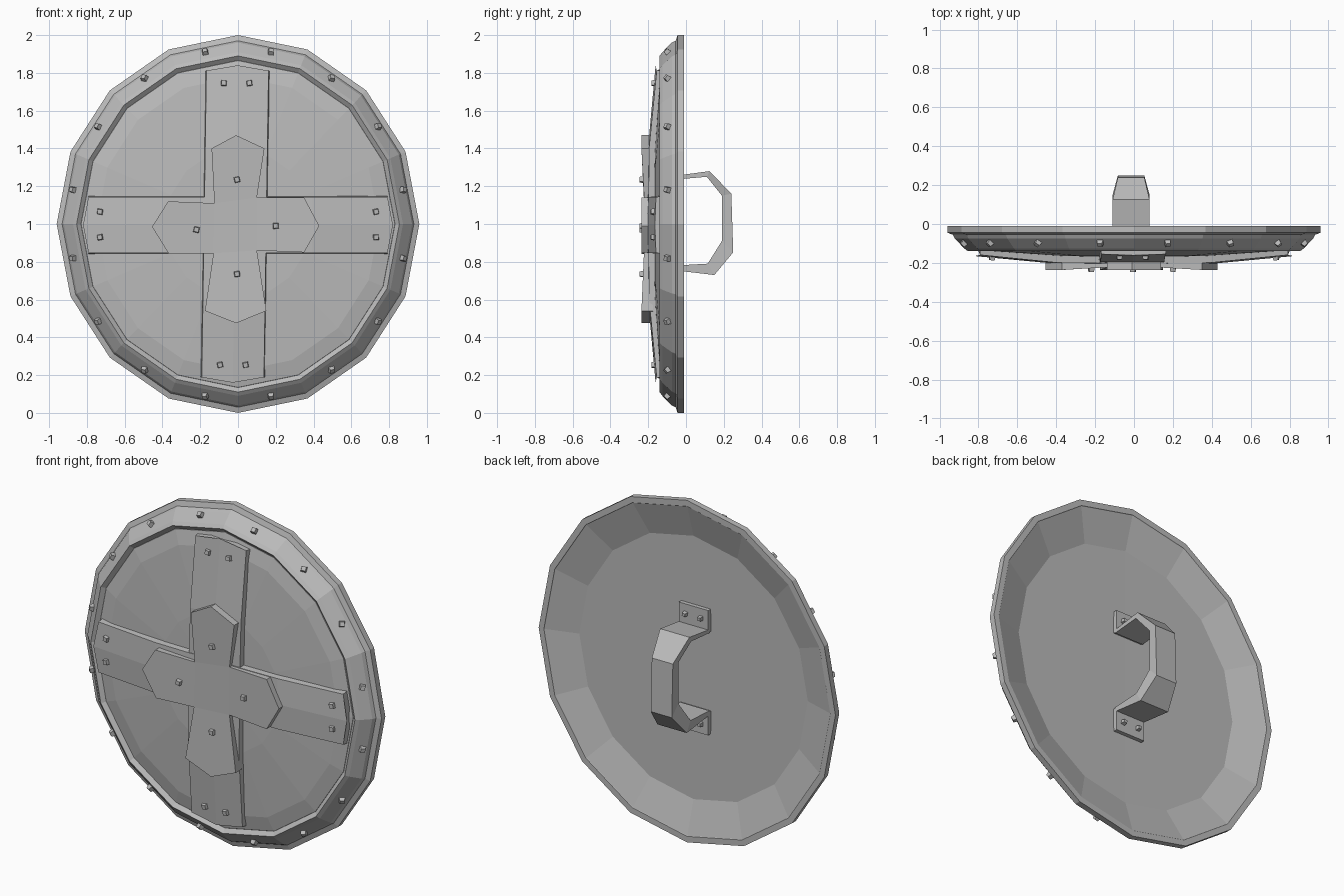
import bpy, bmesh, math, random
from mathutils import Vector, Matrix

random.seed(4)
cube = bpy.data.objects.get("Cube")
if cube:
    bpy.data.objects.remove(cube, do_unlink=True)

SIDES, SQUASH, MID = 16, 0.96, 1.0

steel = bpy.data.materials.new("grey_steel")
steel.use_nodes = True
GREY = (0.5, 0.5, 0.5, 1)
steel.diffuse_color = GREY
steel.node_tree.nodes["Principled BSDF"].inputs["Base Color"].default_value = GREY


def finish(name, bm):
    bmesh.ops.recalc_face_normals(bm, faces=bm.faces[:])
    mesh = bpy.data.meshes.new(name)
    bm.to_mesh(mesh)
    bm.free()
    mesh.materials.append(steel)
    obj = bpy.data.objects.new(name, mesh)
    bpy.context.collection.objects.link(obj)
    return obj


def on_disc(radius, angle, y):
    return Vector((radius * SQUASH * math.sin(angle), y, MID + radius * math.cos(angle)))


def lathe(name, profile, ring=False):
    """Turn (radius, y) points round the y axis; a ring profile closes on itself."""
    bm = bmesh.new()
    loops = []
    for r, y in profile:
        count = SIDES if r else 1
        loops.append([bm.verts.new(on_disc(r, k * math.tau / SIDES, y)) for k in range(count)])
    pairs = list(zip(loops, loops[1:]))
    if ring:
        pairs.append((loops[-1], loops[0]))
    for a, b in pairs:
        for k in range(SIDES):
            n = (k + 1) % SIDES
            corners = [a[k % len(a)], a[n % len(a)], b[n % len(b)], b[k % len(b)]]
            bm.faces.new(list(dict.fromkeys(corners)))
    return finish(name, bm)


def loft(name, sections):
    """Skin equal-length cross-sections and cap both ends."""
    bm = bmesh.new()
    loops = [[bm.verts.new(p) for p in s] for s in sections]
    size = len(loops[0])
    for a, b in zip(loops, loops[1:]):
        for k in range(size):
            n = (k + 1) % size
            bm.faces.new((a[k], a[n], b[n], b[k]))
    bm.faces.new(loops[0])
    bm.faces.new(loops[-1])
    return finish(name, bm)


def rivets(name, spots, size=0.026):
    """Four-sided tapered rivets at (position, facing direction)."""
    bm = bmesh.new()
    for pos, facing in spots:
        turn = Matrix.Rotation(random.uniform(0.5, 1.1), 4, 'Z')
        place = Matrix.Translation(pos) @ Vector(facing).to_track_quat('Z', 'Y').to_matrix().to_4x4()
        bmesh.ops.create_cone(bm, cap_ends=True, segments=4, radius1=size,
                              radius2=size * 0.65, depth=0.04, matrix=place @ turn)
    return finish(name, bm)


# Board: shallow dome in front, dished back
lathe("shield_board", [(0, -0.17), (0.4, -0.165), (0.78, -0.14), (0.865, -0.122),
                       (0.965, -0.012), (0.77, -0.07), (0, -0.073)])

# Rim: flat edge, sloping band and raised inner lip
lathe("shield_rim", [(0.965, -0.01), (1, -0.01), (1, -0.045), (0.97, -0.055),
                     (0.96, -0.075), (0.91, -0.125), (0.89, -0.14), (0.865, -0.12)], ring=True)

spots = []
for k in range(SIDES):
    a = (k + 0.5) * math.tau / SIDES
    spots.append((on_disc(0.925, a, -0.095), (math.sin(a), -1, math.cos(a))))
rivets("rim_rivets", spots)


# Two bowed bars crossing the front
def bar(name, half_length, half_width, lift, place):
    sections = []
    for t, front in ((-1, -0.155), (-0.5, -0.195), (0, -0.2), (0.5, -0.195), (1, -0.155)):
        tip = 0.03 * t if abs(t) == 1 else 0
        section = []
        for across, depth in ((-1, -0.1), (-0.94, front), (0, front - 0.006),
                              (0.94, front), (1, -0.1), (0, -0.1)):
            along = t * half_length + tip * (1 - abs(across))
            y = depth - lift if depth < -0.12 else depth
            section.append(place(along, across * half_width, y))
        sections.append(section)
    return loft(name, sections)


bar("vertical_bar", 0.81, 0.175, 0, lambda a, c, y: (c - 0.015 + 0.015 * a, y, MID + a))
bar("horizontal_bar", 0.79, 0.157, 0.004, lambda a, c, y: (a, y, MID - 0.005 + c))

spots = []
for side in (-1, 1):
    for off in (-0.07, 0.065):
        spots.append(((off - 0.015 + 0.01 * side, -0.163, MID + 0.745 * side), (0, -1, 0.1 * side)))
        spots.append(((0.73 * side, -0.167, MID + off), (0.1 * side, -1, 0)))
rivets("bar_rivets", spots)

# Pointed cross emblem: each arm is inner corner, shoulder, tip, shoulder
ARMS = [[(-0.125, 1.11), (-0.14, 1.40), (-0.01, 1.47), (0.14, 1.40)],
        [(0.10, 1.14), (0.35, 1.14), (0.43, 0.99), (0.35, 0.85)],
        [(0.10, 0.86), (0.15, 0.54), (-0.01, 0.475), (-0.175, 0.54)],
        [(-0.13, 0.845), (-0.365, 0.84), (-0.455, 0.985), (-0.37, 1.12)]]
bm = bmesh.new()
arms = [[bm.verts.new((x, -0.212, z)) for x, z in arm] for arm in ARMS]
corners = [arm[0] for arm in arms]
fronts = [bm.faces.new(corners[::-1])]
for k, arm in enumerate(arms):
    fronts.append(bm.faces.new((arm + [corners[(k + 1) % 4]])[::-1]))
bm.normal_update()
bmesh.ops.inset_region(bm, faces=fronts, thickness=0.032, depth=0.024, use_even_offset=True)
for v in fronts[0].verts:
    v.co.y += 0.014
edges = [e for e in bm.edges if e.is_boundary]
skirt = bmesh.ops.extrude_edge_only(bm, edges=edges)["geom"]
skirt = [g for g in skirt if isinstance(g, bmesh.types.BMVert)]
for v in skirt:
    v.co.y = -0.175
bmesh.ops.holes_fill(bm, edges=[e for e in bm.edges if e.is_boundary], sides=0)
finish("cross_emblem", bm)

rivets("emblem_rivets", [((x, -0.226, z), (0, -1, 0)) for x, z in
                         ((-0.005, 1.235), (-0.22, 0.97), (0.2, 0.99), (-0.005, 0.735))])

# Grip: bent strap given as outer (y, z), inner (y, z), half width
STRAP = [((-0.06, 1.255), (-0.06, 1.235), 0.095), ((0.125, 1.28), (0.11, 1.25), 0.095),
         ((0.24, 1.16), (0.19, 1.15), 0.068), ((0.25, 0.85), (0.19, 0.91), 0.068),
         ((0.15, 0.73), (0.115, 0.79), 0.095), ((-0.06, 0.755), (-0.06, 0.78), 0.095)]
GRIP_X = -0.015
loft("handle_strap", [[(GRIP_X - w, *o), (GRIP_X + w, *o), (GRIP_X + w, *i), (GRIP_X - w, *i)]
                      for o, i, w in STRAP])

# Mounting plates with two rivets each
spots = []
for name, low, high in (("upper_handle_plate", 1.24, 1.37), ("lower_handle_plate", 0.64, 0.775)):
    loft(name, [[(GRIP_X + sx * 0.095, y, z) for sx, y in
                 ((-1, -0.08), (1, -0.08), (1, -0.048), (-1, -0.048))] for z in (low, high)])
    middle = (low + high) / 2 + (0.01 if low > 1 else -0.01)
    spots += [((GRIP_X + dx, -0.045, middle), (0, 1, 0)) for dx in (-0.05, 0.05)]
rivets("handle_rivets", spots, 0.02)
